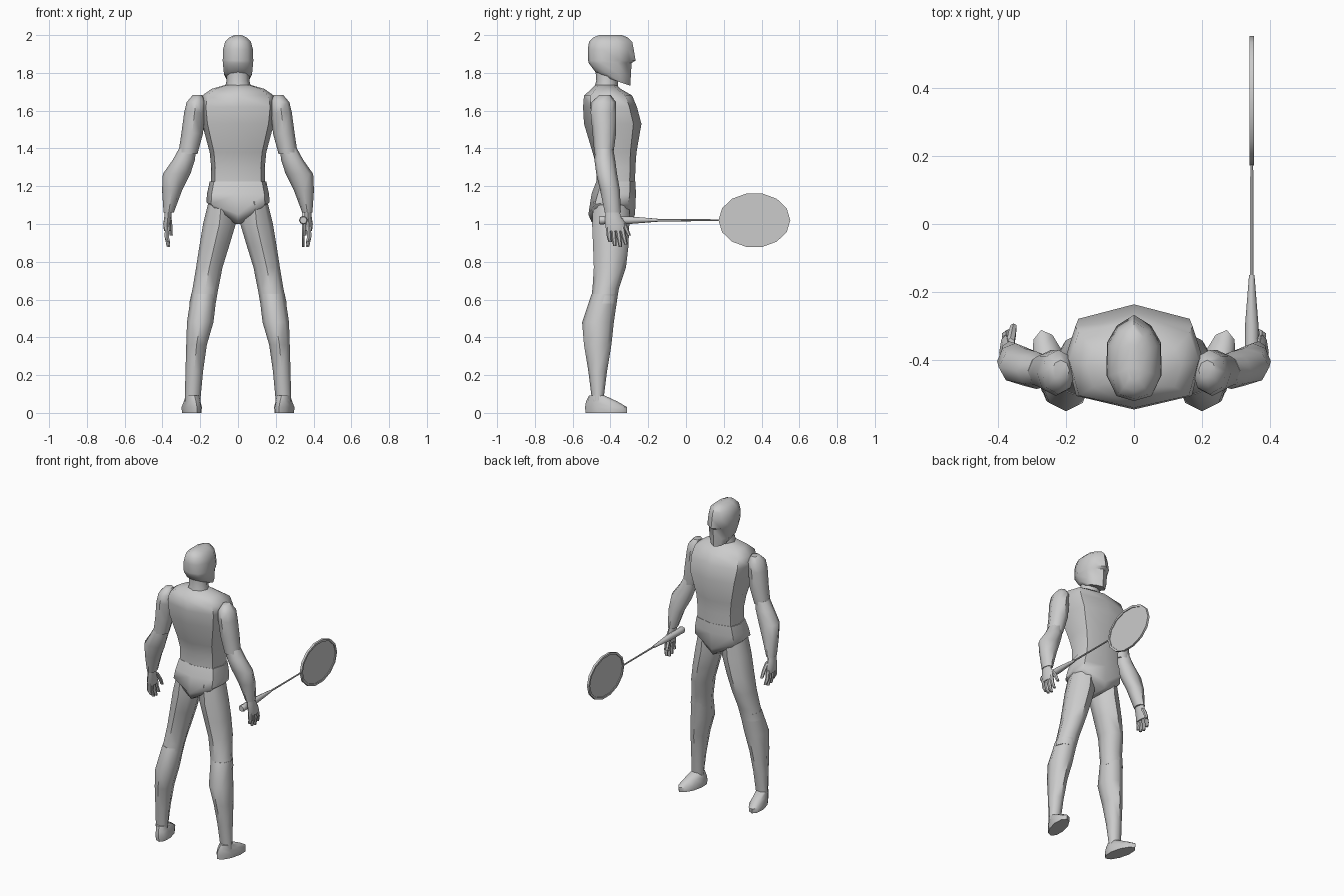
import bpy, bmesh, math
from mathutils import Vector

GREY = bpy.data.materials.new("plain_grey")
GREY.diffuse_color = (0.6, 0.6, 0.6, 1)


def finish(bm, name, angle=50):
    bmesh.ops.recalc_face_normals(bm, faces=bm.faces)
    me = bpy.data.meshes.new(name)
    bm.to_mesh(me)
    bm.free()
    me.materials.append(GREY)
    me.shade_smooth()
    me.set_sharp_from_angle(angle=math.radians(angle))
    ob = bpy.data.objects.new(name, me)
    bpy.context.collection.objects.link(ob)
    return ob


def circle(n):
    return [(math.sin(2 * math.pi * i / n), math.cos(2 * math.pi * i / n)) for i in range(n)]


def symmetric(half):
    """Close a half outline running from front centre to back centre."""
    return half + [(-x, y) for x, y in reversed(half[1:-1])]


def loft(name, rings, section, side=1, swap=False, yaw=0, angle=50):
    """Skin rings given as x0, x1, y0, y1, z, sag at centre, lift at back."""
    bm = bmesh.new()
    loops = []
    for r in rings:
        x0, x1, y0, y1, z, sag, lift = tuple(r) + (0,) * (7 - len(r))
        loop = []
        for u, v in section:
            dx, dy = u * (x1 - x0) / 2, v * (y1 - y0) / 2
            c, s = math.cos(yaw), math.sin(yaw)
            p = Vector(((x0 + x1) / 2 + dx * c + dy * s,
                        (y0 + y1) / 2 + dy * c - dx * s,
                        z - sag * (1 - abs(u)) - lift * v))
            if swap:
                p.y, p.z = p.z, p.y
            p.x *= side
            loop.append(bm.verts.new(p))
        loops.append(loop)
    n = len(section)
    for a, b in zip(loops, loops[1:]):
        for i in range(n):
            j = (i + 1) % n
            bm.faces.new((a[i], a[j], b[j], b[i]))
    bm.faces.new(loops[0])
    bm.faces.new(loops[-1])
    return finish(bm, name, angle)


BODY = symmetric([(0, 1), (0.86, 0.72), (1, 0.1), (0.85, -0.72), (0, -1)])
SKULL = symmetric([(0, 1), (0.62, 0.75), (0.98, 0.35), (1, -0.4), (0.65, -0.88), (0, -1)])

# head, with brow ledge and pointed face
loft("head", [
    (-.055, .055, -.44, -.295, 1.757, 0, .025),
    (-.075, .075, -.48, -.292, 1.795, 0, .01),
    (-.080, .080, -.515, -.288, 1.852),
    (-.081, .081, -.518, -.267, 1.865),
    (-.079, .079, -.52, -.277, 1.925),
    (-.068, .068, -.513, -.285, 1.965),
    (-.045, .045, -.49, -.31, 1.988),
    (-.018, .018, -.46, -.34, 2.0)], SKULL)
loft("neck", [(-.075, .075, -.49, -.36, 1.70),
              (-.06, .06, -.475, -.36, 1.76),
              (-.06, .06, -.48, -.35, 1.82)], circle(8))

# torso and pelvis
loft("torso", [
    (-.145, .145, -.475, -.27, 1.20),
    (-.142, .142, -.472, -.268, 1.30),
    (-.150, .150, -.495, -.262, 1.38),
    (-.190, .190, -.54, -.236, 1.53),
    (-.200, .200, -.545, -.26, 1.62),
    (-.190, .190, -.54, -.285, 1.68),
    (-.140, .140, -.50, -.345, 1.715),
    (-.070, .070, -.48, -.365, 1.735)], BODY)
loft("pelvis", [
    (-.150, .150, -.475, -.268, 1.225),
    (-.164, .164, -.50, -.265, 1.16),
    (-.168, .168, -.517, -.270, 1.115, .065),
    (-.140, .140, -.50, -.285, 1.09, .08),
    (-.015, .015, -.46, -.315, 1.0)], BODY)

for side, tag in ((1, "right"), (-1, "left")):
    # arm
    loft(f"{tag}_upper_arm", [
        (.190, .240, -.46, -.40, 1.682),
        (.172, .272, -.50, -.37, 1.645),
        (.175, .285, -.505, -.37, 1.59),
        (.185, .300, -.495, -.37, 1.48),
        (.215, .316, -.485, -.385, 1.37)], circle(8), side)
    loft(f"{tag}_forearm", [
        (.222, .312, -.48, -.385, 1.40),
        (.228, .345, -.485, -.375, 1.34),
        (.252, .398, -.475, -.365, 1.265),
        (.295, .402, -.455, -.35, 1.18),
        (.340, .394, -.43, -.345, 1.06)], circle(8), side)
    # hand
    loft(f"{tag}_palm", [
        (.350, .388, -.425, -.355, 1.08),
        (.352, .390, -.428, -.345, 1.04),
        (.355, .396, -.428, -.325, 1.0),
        (.358, .392, -.422, -.325, .962)], circle(8), side)
    for k, (top, tip, end) in enumerate([(-.410, -.402, .905), (-.386, -.377, .883),
                                         (-.362, -.347, .878), (-.338, -.318, .892)]):
        mid = (top + tip) / 2
        loft(f"{tag}_finger_{k + 1}", [
            (.363, .389, top - .013, top + .013, .985),
            (.364, .390, mid - .013, mid + .013, .93),
            (.358, .378, tip - .009, tip + .009, end)], circle(6), side)
    loft(f"{tag}_thumb", [
        (.350, .376, -.365, -.335, 1.03),
        (.345, .370, -.335, -.308, .985),
        (.344, .364, -.312, -.292, .94)], circle(6), side)
    # leg
    loft(f"{tag}_thigh", [
        (.020, .155, -.49, -.30, 1.12),
        (.012, .185, -.497, -.30, 1.0),
        (.048, .205, -.492, -.305, .88),
        (.082, .222, -.488, -.318, .77),
        (.104, .240, -.495, -.355, .66),
        (.118, .258, -.505, -.368, .58)], circle(8), side)
    loft(f"{tag}_shin", [
        (.112, .248, -.50, -.36, .63),
        (.130, .270, -.55, -.382, .48),
        (.165, .274, -.54, -.395, .36),
        (.185, .278, -.517, -.418, .22),
        (.200, .282, -.497, -.438, .06)], circle(8), side)
    # foot, toes turned out
    loft(f"{tag}_foot", [
        (.198, .292, -.535, -.31, 0),
        (.196, .294, -.538, -.308, .03),
        (.202, .284, -.532, -.36, .06),
        (.205, .276, -.515, -.43, .092)], circle(10), side, yaw=math.radians(14))


# racket: grip and shaft run along y at one height
RX, RZ = .346, 1.02


def rod(name, stations, n):
    loft(name, [(RX - r, RX + r, RZ - r, RZ + r, y) for y, r in stations], circle(n), swap=True)


rod("racket_grip", [(-.46, .018), (-.452, .023), (-.43, .021), (-.30, .020), (-.15, .008)], 8)
rod("racket_shaft", [(-.17, .006), (.18, .005)], 6)

# oval frame and string bed
CY, RY, RH, N = .362, .19, .145, 14
bm = bmesh.new()
frame = []
for u, v in circle(N):
    frame.append([bm.verts.new((RX + dx, CY + (RY - d) * v, RZ + (RH - d) * u))
                  for dx, d in ((.007, 0), (-.007, 0), (-.007, .014), (.007, .014))])
for i in range(N):
    a, b = frame[i], frame[(i + 1) % N]
    for k in range(4):
        m = (k + 1) % 4
        bm.faces.new((a[k], a[m], b[m], b[k]))
finish(bm, "racket_frame", 40)
loft("racket_strings", [(RZ - RH + .01, RZ + RH - .01, CY - RY + .01, CY + RY - .01, z)
                        for z in (-.002, .002)], circle(N), angle=30)
strings = bpy.data.objects["racket_strings"]
for v in strings.data.vertices:
    h, y, t = v.co
    v.co = (RX + t, y, h)
strings.data.flip_normals()
